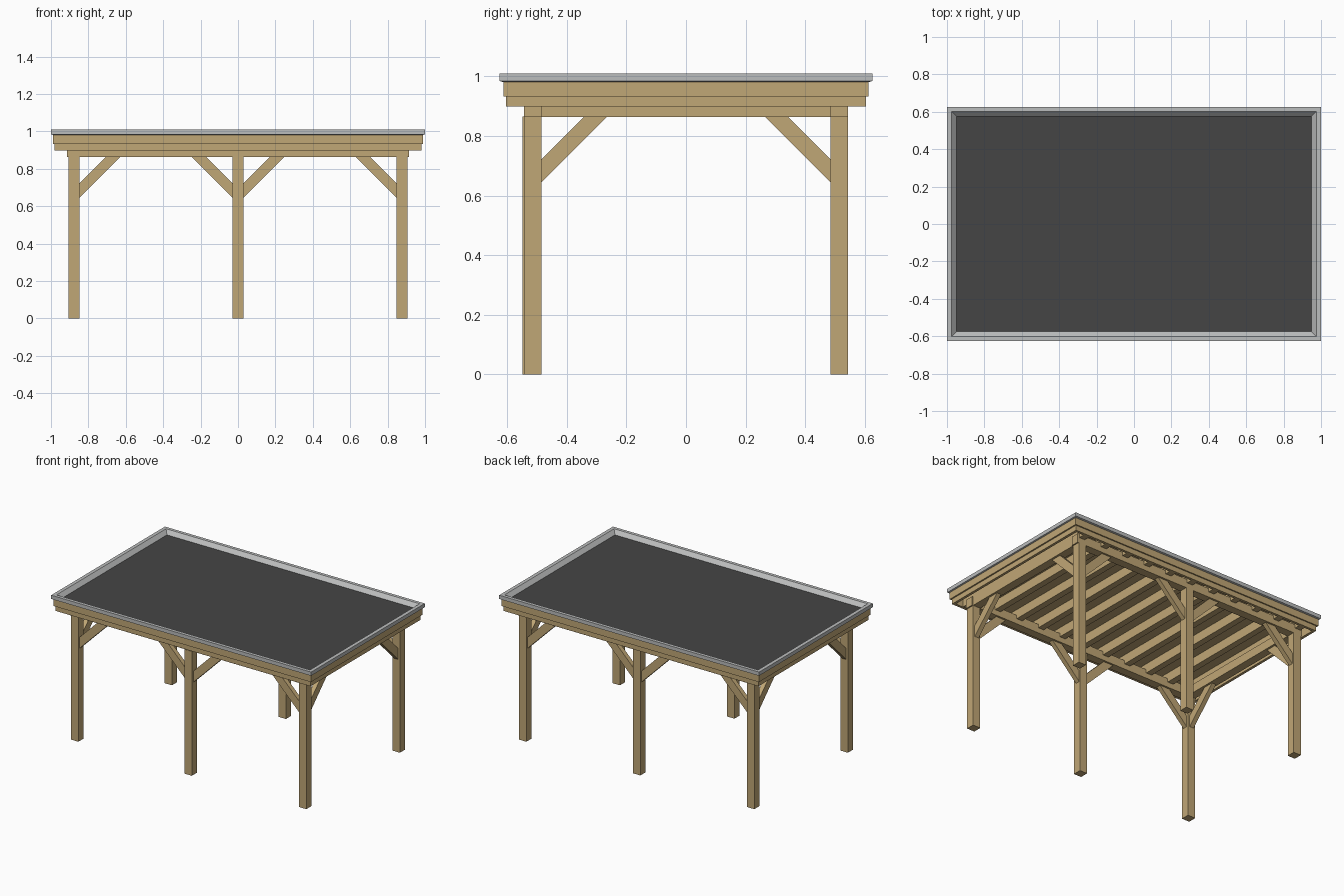
import bpy, bmesh
from mathutils import Vector

if "Cube" in bpy.data.objects:
    bpy.data.objects.remove(bpy.data.objects["Cube"])


def mat(name, col):
    m = bpy.data.materials.new(name)
    m.diffuse_color = (*col, 1)
    m.use_nodes = True
    m.node_tree.nodes["Principled BSDF"].inputs["Base Color"].default_value = m.diffuse_color
    return m


WOOD = mat("timber", (0.53, 0.385, 0.18))
GREY = mat("grey metal", (0.50, 0.51, 0.51))
DARK = mat("dark roofing", (0.06, 0.06, 0.06))


def finish(name, bm, m):
    bmesh.ops.recalc_face_normals(bm, faces=bm.faces)
    me = bpy.data.meshes.new(name)
    bm.to_mesh(me)
    bm.free()
    me.materials.append(m)
    ob = bpy.data.objects.new(name, me)
    bpy.context.collection.objects.link(ob)
    return ob


def box(name, x0, x1, y0, y1, z0, z1, m=WOOD):
    bm = bmesh.new()
    bmesh.ops.create_cube(bm, size=1)
    for v in bm.verts:
        v.co = Vector(((x0 + x1) / 2 + v.co.x * (x1 - x0),
                       (y0 + y1) / 2 + v.co.y * (y1 - y0),
                       (z0 + z1) / 2 + v.co.z * (z1 - z0)))
    return finish(name, bm, m)


def frame(name, profile, m):
    """Rectangular ring swept from a closed profile of (half x, half y, z)."""
    bm = bmesh.new()
    rings = [[bm.verts.new((sx * x, sy * y, z))
              for sx, sy in ((1, 1), (-1, 1), (-1, -1), (1, -1))]
             for x, y, z in profile]
    for i, a in enumerate(rings):
        b = rings[(i + 1) % len(rings)]
        for j in range(4):
            k = (j + 1) % 4
            bm.faces.new((a[j], a[k], b[k], b[j]))
    return finish(name, bm, m)


def board_ring(name, x, y, t, z0, z1):
    return frame(name, [(x, y, z0), (x, y, z1), (x - t, y - t, z1), (x - t, y - t, z0)], WOOD)


BEAM_Z = 0.863
TH = 0.016  # half brace thickness


def brace(name, start, direction):
    """45 degree knee brace from a post face up to the beam."""
    d = Vector(direction)
    side = Vector((-d.y, d.x, 0)) * TH
    prof = [(0, 0.645), (0, 0.722), (BEAM_Z - 0.722, BEAM_Z), (BEAM_Z - 0.645, BEAM_Z)]
    bm = bmesh.new()
    a, b = ([bm.verts.new(Vector((start[0], start[1], z)) + d * u + side * s)
             for u, z in prof] for s in (-1, 1))
    bm.faces.new(a)
    bm.faces.new(b)
    for i in range(4):
        j = (i + 1) % 4
        bm.faces.new((a[i], a[j], b[j], b[i]))
    return finish(name, bm, WOOD)


# posts, long beams and knee braces
PX, PY, H = 0.877, 0.514, 0.029
for sy, side in ((-1, "front"), (1, "back")):
    for px, pos in ((-PX, "left"), (0, "middle"), (PX, "right")):
        y = sy * PY - (0.006 if (px == 0 and sy < 0) else 0)
        box(f"{side}_{pos}_post", px - H, px + H, y - H, y + H, 0, BEAM_Z + 0.002)
        for d in (-1, 1):
            if px * d <= 0:
                brace(f"{side}_{pos}_long_brace", (px + d * H, sy * PY), (d, 0, 0))
        if px:
            brace(f"{side}_{pos}_cross_brace", (px, sy * (PY - H)), (0, -sy, 0))
    box(f"{side}_beam", -0.915, 0.915, sy * PY - H, sy * PY + H, BEAM_Z, 0.925)

# end beams
for sx, side in ((-1, "left"), (1, "right")):
    box(f"{side}_end_beam", sx * PX - H, sx * PX + H, -0.543, 0.543, BEAM_Z + 0.001, 0.924)

# rafters and roof deck
N = 11
for i in range(N):
    x = -0.88 + 1.76 * i / (N - 1)
    box("rafter", x - 0.022, x + 0.022, -0.59, 0.59, 0.90, 0.968)
box("roof_deck", -0.975, 0.975, -0.597, 0.597, 0.965, 0.978)

# stepped fascia boards
board_ring("lower_fascia", 0.98, 0.604, 0.018, 0.898, 0.98)
board_ring("upper_fascia", 0.99, 0.613, 0.012, 0.933, 0.984)

# roofing sheet and sloped edge trim
box("roofing_sheet", -0.965, 0.965, -0.59, 0.59, 0.977, 0.984, DARK)
frame("roof_edge_trim", [(1, 0.625, 0.984), (1, 0.625, 1.01), (0.975, 0.602, 1.01),
                         (0.95, 0.576, 0.984), (0.95, 0.576, 0.98), (0.985, 0.61, 0.98)], GREY)
